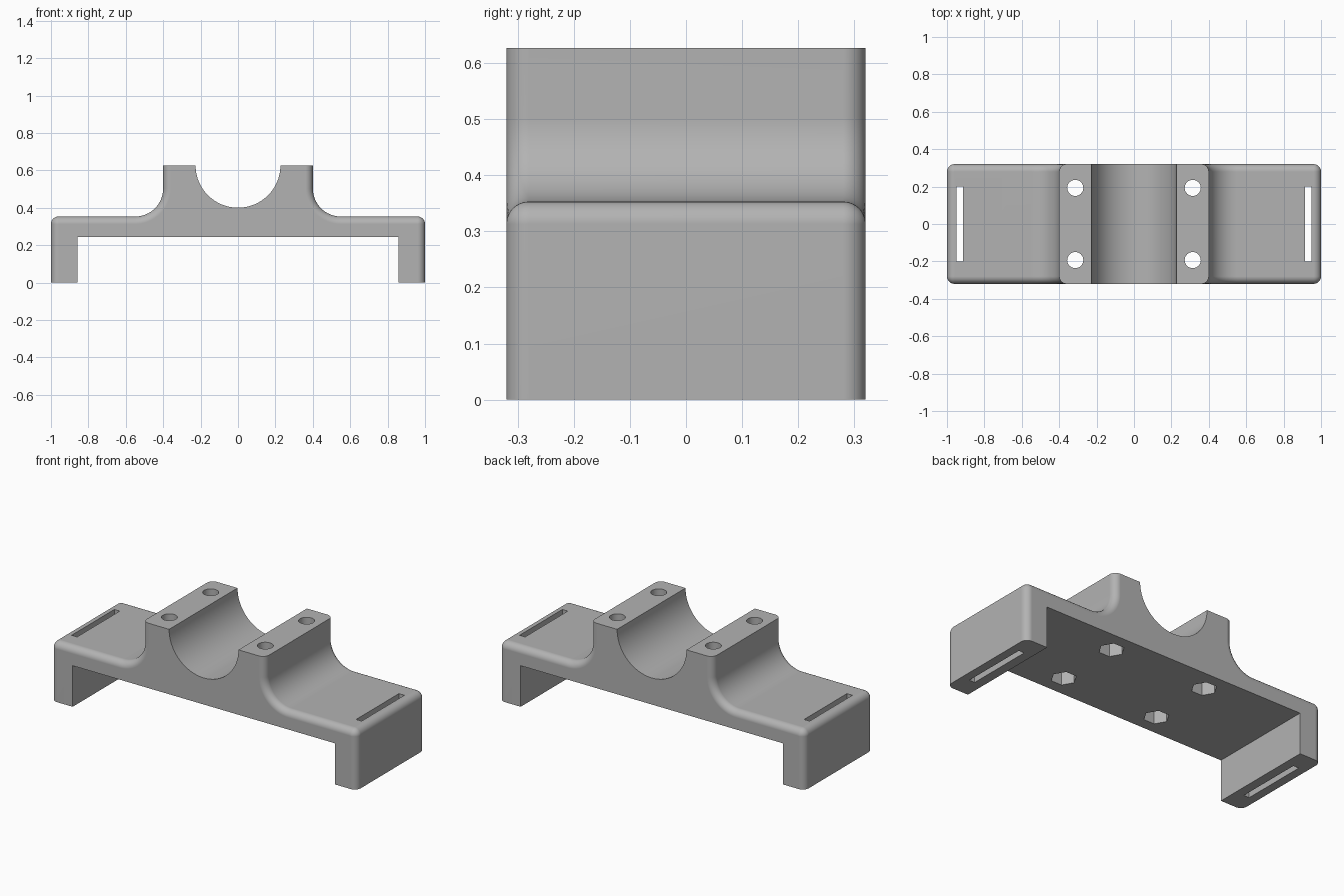
import bpy, bmesh
from math import sin, cos, pi, radians
from mathutils import Matrix

if "Cube" in bpy.data.objects:
    bpy.data.objects.remove(bpy.data.objects["Cube"], do_unlink=True)

HALF_DEPTH, ROUND = 0.32, 0.04
DECK, TOP, FILLET, SADDLE = 0.353, 0.627, 0.15, 0.227
BLOCK_X, LEG_X, UNDER = 0.4, 0.858, 0.243

grey = bpy.data.materials.new("grey plastic")
grey.use_nodes = True
colour = (0.45, 0.45, 0.45, 1)
grey.diffuse_color = colour
grey.node_tree.nodes["Principled BSDF"].inputs["Base Color"].default_value = colour


def arc(cx, cz, r, a0, a1, n):
    steps = [radians(a0 + (a1 - a0) * i / n) for i in range(n + 1)]
    return [(cx + r * cos(a), cz + r * sin(a)) for a in steps]


def outline(inset):
    """Closed section; only the outer silhouette moves in with the inset."""
    side = [(LEG_X, UNDER), (LEG_X, 0), (1 - inset, 0)]
    side += arc(1 - ROUND, DECK - ROUND, ROUND - inset, 0, 90, 8)
    side += arc(BLOCK_X + FILLET, DECK + FILLET, FILLET + inset, 270, 180, 16)
    side += [(BLOCK_X - inset, TOP)]
    saddle = arc(0, TOP, SADDLE, 0, -180, 48)
    return side + saddle + [(-x, z) for x, z in reversed(side)]


def add_object(name, bm):
    mesh = bpy.data.meshes.new(name)
    bmesh.ops.recalc_face_normals(bm, faces=bm.faces)
    bm.to_mesh(mesh)
    bm.free()
    mesh.materials.append(grey)
    obj = bpy.data.objects.new(name, mesh)
    bpy.context.collection.objects.link(obj)
    return obj


# Bracket body: sections lofted front to back, with rounded front and back rims
rim = [radians(90 * i / 8) for i in range(9)]
layers = [(HALF_DEPTH - ROUND + ROUND * sin(t), ROUND * (1 - cos(t))) for t in rim]
layers = [(-y, i) for y, i in reversed(layers)] + layers
bm = bmesh.new()
rings = [[bm.verts.new((x, y, z)) for x, z in outline(i)] for y, i in layers]
count = len(rings[0])
for a, b in zip(rings, rings[1:]):
    for k in range(count):
        m = (k + 1) % count
        bm.faces.new((a[k], a[m], b[m], b[k]))
bm.faces.new(rings[0])
bm.faces.new(rings[-1])
bmesh.ops.remove_doubles(bm, verts=bm.verts, dist=1e-5)
body = add_object("clamp_bracket", bm)

# Cutters: strap slots, bolt holes and hexagonal nut pockets
slots, bolts, nuts = bmesh.new(), bmesh.new(), bmesh.new()


def prism(bm, x, y, z0, z1, r, sides):
    place = Matrix.Translation((x, y, (z0 + z1) / 2)) @ Matrix.Rotation(pi / 2, 4, "Z")
    # first corner is turned to face along y
    spin = Matrix.Rotation(0 if sides > 6 else pi / 6 * 2, 4, "Z")
    bmesh.ops.create_cone(bm, cap_ends=True, segments=sides, radius1=r, radius2=r,
                          depth=z1 - z0, matrix=place @ spin)


for sx in (-1, 1):
    bmesh.ops.create_cube(slots, size=1, matrix=Matrix.Translation((sx * 0.931, 0, 0.2))
                          @ Matrix.Diagonal((0.036, 0.4, 0.8, 1)))
    for sy in (-1, 1):
        prism(bolts, sx * 0.314, sy * 0.193, 0.1, 0.8, 0.043, 32)
        prism(nuts, sx * 0.314, sy * 0.193, 0.1, 0.39, 0.069, 6)

bpy.context.view_layer.objects.active = body
body.select_set(True)
for name, bm in (("slot_cutter", slots), ("bolt_cutter", bolts), ("nut_cutter", nuts)):
    cutter = add_object(name, bm)
    cutter.hide_render = True
    mod = body.modifiers.new(name, "BOOLEAN")
    mod.operation, mod.solver, mod.object = "DIFFERENCE", "EXACT", cutter
    bpy.ops.object.modifier_apply(modifier=mod.name)
    bpy.data.objects.remove(cutter, do_unlink=True)

# Smooth curves, crisp edges, flat large faces
bpy.ops.object.shade_smooth_by_angle(angle=radians(30))
normals = body.modifiers.new("face weighted normals", "WEIGHTED_NORMAL")
normals.keep_sharp = True
